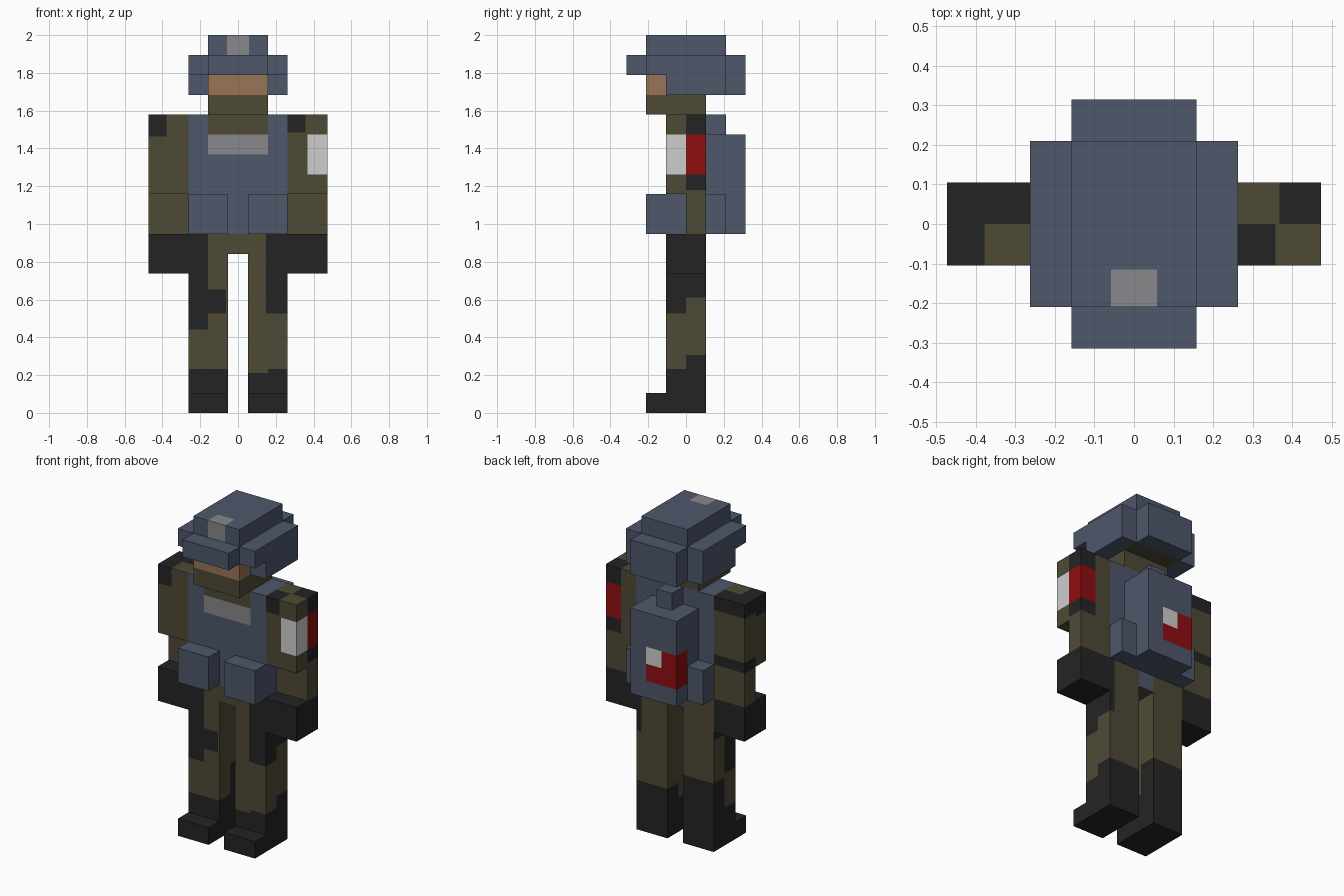
import bpy
import bmesh
from mathutils import Vector

UNIT = 2 / 19          # one building cube: the figure is 19 cubes tall
EPS = 0.001
ALL = (-99, 99)

if "Cube" in bpy.data.objects:
    bpy.data.objects.remove(bpy.data.objects["Cube"], do_unlink=True)


def linear(byte):
    c = byte / 255
    return c / 12.92 if c < 0.04045 else ((c + 0.055) / 1.055) ** 2.4


def make_material(name, *rgb):
    mat = bpy.data.materials.new(name)
    colour = [linear(c) for c in rgb] + [1]
    mat.use_nodes = True
    mat.diffuse_color = colour
    bsdf = mat.node_tree.nodes["Principled BSDF"]
    bsdf.inputs["Base Color"].default_value = colour
    bsdf.inputs["Roughness"].default_value = 0.9
    return mat


BLUE = make_material("slate_blue", 78, 87, 107)
OLIVE = make_material("olive", 78, 74, 54)
BLACK = make_material("black", 36, 36, 36)
GREY = make_material("grey", 136, 136, 139)
WHITE = make_material("white", 206, 206, 206)
RED = make_material("red", 144, 14, 16)
SKIN = make_material("skin", 152, 117, 86)


def patch(mat, x=ALL, y=ALL, z=ALL):
    """A coloured region of a block, given as ranges in cubes."""
    return mat, (x, y, z)


def block(name, x, y, z, base, patches=()):
    """A box whose faces are cut along patch borders and coloured."""
    box = (x, y, z)
    bm = bmesh.new()
    bmesh.ops.create_cube(bm, size=1)
    for v in bm.verts:
        v.co = Vector([lo if c < 0 else hi for c, (lo, hi) in zip(v.co, box)])
    for _, region in patches:
        for axis in range(3):
            for border in region[axis]:
                if box[axis][0] + EPS < border < box[axis][1] - EPS:
                    normal = Vector((0, 0, 0))
                    normal[axis] = 1
                    bmesh.ops.bisect_plane(
                        bm, geom=bm.verts[:] + bm.edges[:] + bm.faces[:],
                        dist=EPS / 10, plane_co=normal * border, plane_no=normal)
    mats = [base]
    for face in bm.faces:
        centre = face.calc_center_median()
        for mat, region in patches:
            if all(lo - EPS <= c <= hi + EPS for c, (lo, hi) in zip(centre, region)):
                if mat not in mats:
                    mats.append(mat)
                face.material_index = mats.index(mat)
    bmesh.ops.scale(bm, vec=(UNIT, UNIT, UNIT), verts=bm.verts)
    bmesh.ops.recalc_face_normals(bm, faces=bm.faces)
    mesh = bpy.data.meshes.new(name)
    bm.to_mesh(mesh)
    bm.free()
    for mat in mats:
        mesh.materials.append(mat)
    obj = bpy.data.objects.new(name, mesh)
    bpy.context.collection.objects.link(obj)


# Camouflage on each leg
leg_paint = {
    "left": [
        patch(BLACK, z=(0, 2)),
        patch(BLACK, x=(1.5, 3), z=(0, 2.2)),
        patch(BLACK, y=(0, 1), z=(0, 2.9)),
        patch(BLACK, x=(1.4, 3), y=(-1, 0), z=(5, 9)),
        patch(BLACK, x=(2.2, 3), y=(0, 1), z=(5.8, 9)),
    ],
    "right": [
        patch(BLACK, z=(0, 2.2)),
        patch(BLACK, y=(0, 1), z=(0, 4)),
        patch(BLACK, x=(-3, -1.5), y=(-1, 0), z=(4.2, 9)),
        patch(BLACK, x=(-3, -0.6), y=(-1, -0.5), z=(5, 6.2)),
        patch(BLACK, x=(-3, -2.5), y=(0, 1), z=(6.5, 8)),
    ],
}

# Camouflage and armband on each upper arm
arm_paint = {
    "left": [
        patch(BLACK, x=(2.5, 3.4), y=(-1, 0), z=(14.1, 15)),
        patch(BLACK, x=(3.5, 5), y=(0, 1), z=(14, 15)),
        patch(BLACK, x=(3.5, 5), y=(0, 1), z=(11.2, 12)),
        patch(WHITE, x=(3.5, 5), y=(-1, 0), z=(12, 14)),
        patch(RED, x=(3.5, 5), y=(0, 1), z=(12, 14)),
    ],
    "right": [
        patch(BLACK, x=(-5, -3.6), y=(-1, 0), z=(13.9, 15)),
        patch(BLACK, y=(0, 1), z=(14.2, 15)),
        patch(BLACK, y=(0, 1), z=(11, 11.6)),
    ],
}

# Limbs and belt pouches, one set per side
for side, sign in (("left", 1), ("right", -1)):
    def span(lo, hi):
        return tuple(sorted((lo * sign, hi * sign)))

    inner, outer = span(0.5, 2.5), span(2.5, 4.5)
    edge = span(1.5, 2.5)
    block(side + "_boot", inner, (-2, 1), (0, 1), BLACK)
    block(side + "_leg", inner, (-1, 1), (1, 9), OLIVE, leg_paint[side])
    block(side + "_glove", outer, (-1, 1), (7, 9), BLACK)
    block(side + "_forearm", outer, (0, 1), (9, 11), OLIVE)
    block(side + "_upper_arm", outer, (-1, 1), (11, 15), OLIVE, arm_paint[side])
    block(side + "_front_pouch", inner, (-2, -1), (9, 11), BLUE)
    # the pouch wraps round the hip in front of the forearm
    block(side + "_back_pouch", edge, (1, 2), (9, 11), BLUE)
    block(side + "_helmet_rim", edge, (-2, 2), (17, 18), BLUE)
    block(side + "_helmet_ear_guard", edge, (-1, 2), (16, 17), BLUE)

# Body
block("pelvis", (-0.5, 0.5), (-1, 1), (8, 9), OLIVE, [patch(BLUE, y=(1, 1))])
block("torso_vest", (-2.5, 2.5), (-1, 1), (9, 15), BLUE, [
    patch(OLIVE, x=(-1.5, 1.5), y=(-1, -1), z=(14, 15)),
    patch(GREY, x=(-1.5, 1.5), y=(-1, -1), z=(13, 14)),
])

# Backpack with a painted badge on its rear corner
block("backpack", (-1.5, 1.5), (1, 3), (9, 14), BLUE, [
    patch(RED, x=(-1.5, 0.5), y=(2, 3), z=(10, 12)),
    patch(WHITE, x=(-0.5, 0.5), y=(3, 3), z=(11, 12)),
])
block("backpack_handle", (-0.5, 0.5), (1, 2), (14, 15), BLUE)

# Head, scarf and helmet
block("scarf", (-1.5, 1.5), (-2, 1), (15, 16), OLIVE)
block("head", (-1.5, 1.5), (-2, 2), (16, 18), BLUE, [
    patch(SKIN, y=(-2, -1), z=(16, 17)),
    patch(OLIVE, z=(16, 16)),
])
block("helmet_crown", (-1.5, 1.5), (-2, 2), (18, 19), BLUE, [
    patch(GREY, x=(-0.55, 0.55), y=(-2, -1.1)),
])
block("helmet_brim", (-1.5, 1.5), (-3, -2), (17, 18), BLUE)
block("helmet_neck_guard", (-1.5, 1.5), (2, 3), (16, 18), BLUE)
